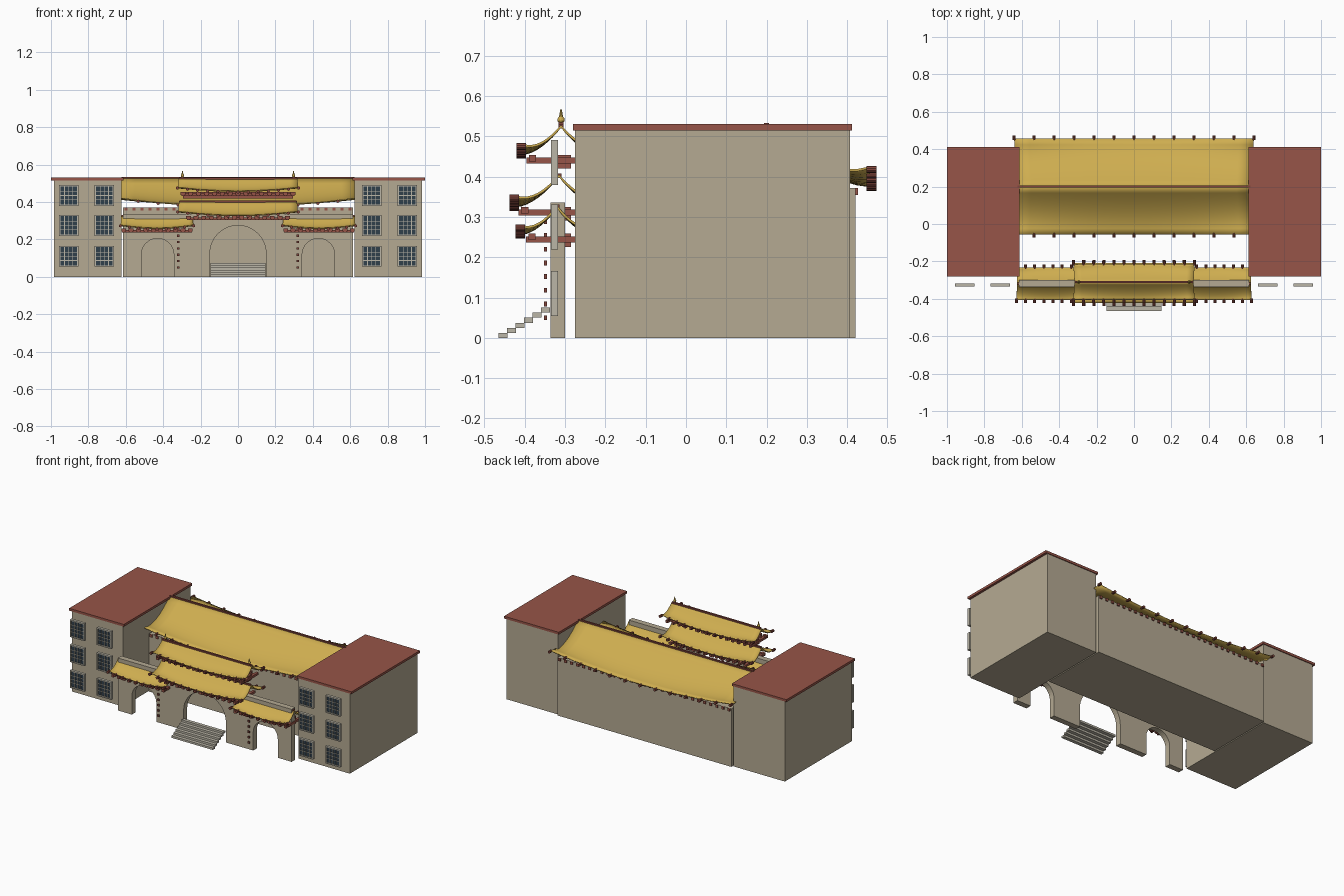
import bpy, bmesh, math
from mathutils import Matrix, Vector

if "Cube" in bpy.data.objects:
    bpy.data.objects.remove(bpy.data.objects["Cube"])


def mat(name, c):
    m = bpy.data.materials.new(name)
    m.diffuse_color = (*c, 1)
    m.use_nodes = True
    m.node_tree.nodes["Principled BSDF"].inputs["Base Color"].default_value = m.diffuse_color
    return m


STONE = mat("stone", (0.46, 0.40, 0.29))
TRIM = mat("pale_stone", (0.50, 0.47, 0.39))
GOLD = mat("glazed_tile", (0.62, 0.42, 0.08))
RED = mat("red_slab", (0.31, 0.09, 0.065))
WOOD = mat("red_timber", (0.22, 0.06, 0.045))
GLASS = mat("dark_glass", (0.03, 0.05, 0.07))


def finish(name, bm, m):
    bmesh.ops.recalc_face_normals(bm, faces=bm.faces[:])
    me = bpy.data.meshes.new(name)
    bm.to_mesh(me)
    bm.free()
    me.materials.append(m)
    ob = bpy.data.objects.new(name, me)
    bpy.context.collection.objects.link(ob)
    return ob


def add_box(bm, x0, x1, y0, y1, z0, z1):
    M = Matrix.Translation(((x0 + x1) / 2, (y0 + y1) / 2, (z0 + z1) / 2))
    bmesh.ops.create_cube(bm, size=1, matrix=M @ Matrix.Diagonal((x1 - x0, y1 - y0, z1 - z0, 1)))


def boxes(name, lst, m):
    bm = bmesh.new()
    for b in lst:
        add_box(bm, *b)
    return finish(name, bm, m)


def roof_point(cx, hw, yc, d, ridge, h, lift, s, t):
    # concave slope, eaves lifted and flared toward the ends
    a = abs(t)
    return Vector((cx + hw * s * (1 + 0.02 * a), yc + d * t,
                   ridge - h * (1 - (1 - a) ** 1.7) + lift * s * s * a * a))


def roof(name, cx, hw, yc, d, ridge, h, lift, tips):
    P = lambda s, t: roof_point(cx, hw, yc, d, ridge, h, lift, s, t)
    nx, ny = 16, 16
    bm = bmesh.new()
    g = [[bm.verts.new(P(2 * i / nx - 1, 2 * j / ny - 1)) for j in range(ny + 1)]
         for i in range(nx + 1)]
    for i in range(nx):
        for j in range(ny):
            bm.faces.new((g[i][j], g[i + 1][j], g[i + 1][j + 1], g[i][j + 1]))
    if sum((f.normal_update() or f.normal.z) for f in bm.faces) < 0:
        bmesh.ops.reverse_faces(bm, faces=bm.faces[:])
    for f in bm.faces:
        f.smooth = True
    ob = finish(name, bm, GOLD)
    sol = ob.modifiers.new("thickness", 'SOLIDIFY')
    sol.thickness = 0.006
    sol.offset = 0
    # round tile ends along both eaves
    bm = bmesh.new()
    for k in range(tips):
        s = 2 * k / (tips - 1) - 1
        for t in (-1, 1):
            M = Matrix.Translation(P(s, t) + Vector((0, -0.004 * -t, -0.004)))
            bmesh.ops.create_cone(bm, cap_ends=True, segments=10, radius1=0.0085, radius2=0.0085,
                                  depth=0.024, matrix=M @ Matrix.Rotation(math.pi / 2, 4, 'X'))
    finish(name + "_tile_ends", bm, WOOD)
    boxes(name + "_ridge", [(cx - hw * .99, cx + hw * .99, yc - .006, yc + .006,
                             ridge - .006, ridge + .006)], WOOD)


def brackets(name, cx, hw, y0, y1, z, n):
    # cross arms with bearing blocks on a long beam
    lst = [(cx - hw, cx + hw, -0.322, -0.285, z - 0.012, z + 0.022)]
    for yb in (y0 + 0.03, y1 - 0.03):
        lst.append((cx - hw, cx + hw, yb - .006, yb + .006, z + .001, z + .014))
    for k in range(n):
        x = cx - hw + 2 * hw * k / (n - 1)
        lst.append((x - .008, x + .008, y0, y1, z, z + .015))
        lst.append((x - .013, x + .013, y0 + .006, y0 + .024, z + .006, z + .022))
    boxes(name, lst, RED)


# side wings with flat red roof slabs
for side, sx in (("left", -1), ("right", 1)):
    xs = sorted((sx * 0.622, sx * 0.985))
    boxes(side + "_wing", [(*xs, -0.275, 0.407, 0, 0.516)], STONE)
    xs = sorted((sx * 0.613, sx * 1.0))
    boxes(side + "_wing_roof", [(*xs, -0.28, 0.412, 0.515, 0.53)], RED)

# wing windows: frame, glass, glazing bars
frames, panes, bars = [], [], []
for x in (-0.905, -0.715, 0.715, 0.905):
    for z in (0.11, 0.275, 0.435):
        w, h, f = 0.051, 0.056, 0.007
        for s in (-1, 1):
            a, b = sorted((x + s * w, x + s * (w - f)))
            frames.append((a, b, -0.335, -0.318, z - h, z + h))
            a, b = sorted((z + s * h, z + s * (h - f)))
            frames.append((x - w + f, x + w - f, -0.335, -0.318, a, b))
        panes.append((x - w + f, x + w - f, -0.329, -0.323, z - h + f, z + h - f))
        for k in (-1, 0, 1):
            q = k * 0.0225
            bars.append((x + q - .0015, x + q + .0015, -0.333, -0.320, z - h + f, z + h - f))
            bars.append((x - w + f, x + w - f, -0.3325, -0.3205, z + q - .0015, z + q + .0015))
boxes("window_frames", frames, TRIM)
boxes("window_glass", panes, GLASS)
boxes("window_bars", bars, TRIM)

# main hall and its roof
boxes("main_hall", [(-0.615, 0.615, -0.02, 0.42, 0, 0.372)], STONE)
roof("hall_roof", 0, 0.628, 0.2, 0.256, 0.527, 0.15, 0.045, 13)
blocks = []
for k in range(29):
    x = -0.6 + 1.2 * k / 28
    for y in (-0.016, 0.416):
        blocks.append((x - .008, x + .008, y - .011, y + .011, 0.355, 0.372))
boxes("hall_eave_blocks", blocks, RED)

# gate wall: outline with three arches, extruded backwards
pts = [(-0.615, 0)]
for cx, r, spring in ((-0.43, 0.087, 0.118), (0, 0.15, 0.125), (0.43, 0.087, 0.118)):
    pts.append((cx - r, 0))
    for k in range(21):
        a = math.pi * (1 - k / 20)
        pts.append((cx + r * math.cos(a), spring + r * math.sin(a)))
    pts.append((cx + r, 0))
pts += [(0.615, 0), (0.615, 0.336), (-0.615, 0.336)]
bm = bmesh.new()
face = bm.faces.new([bm.verts.new((x, -0.336, z)) for x, z in pts])
ext = bmesh.ops.extrude_face_region(bm, geom=[face], use_keep_orig=True)
bmesh.ops.translate(bm, vec=(0, 0.036, 0),
                    verts=[v for v in ext["geom"] if isinstance(v, bmesh.types.BMVert)])
finish("gate_wall", bm, STONE)

# front steps
boxes("front_steps", [(-0.147, 0.147, -0.465 + .021 * i, -0.443 + .021 * i, .0125 * i, .0125 * i + .0125)
                      for i in range(6)], TRIM)

# gate roofs in three tiers
roof("gate_upper_roof", 0, 0.318, -0.31, 0.095, 0.525, 0.068, 0.022, 13)
brackets("gate_upper_brackets", 0, 0.295, -0.396, -0.225, 0.432, 15)
roof("gate_middle_roof", 0, 0.316, -0.315, 0.107, 0.402, 0.075, 0.024, 13)
brackets("gate_middle_brackets", 0, 0.265, -0.415, -0.215, 0.303, 14)
for side, sx in (("left", -1), ("right", 1)):
    roof("gate_%s_roof" % side, sx * 0.433, 0.192, -0.32, 0.087, 0.325, 0.066, 0.018, 9)
    brackets("gate_%s_brackets" % side, sx * 0.433, 0.178, -0.397, -0.243, 0.237, 10)

# vertical stud rows beside the central arch
boxes("wall_studs", [(s * .32 - .006, s * .32 + .006, -0.352, -0.345, .05 + .034 * i - .006, .05 + .034 * i + .006)
                     for s in (-1, 1) for i in range(8)], WOOD)

# ridge finials
for side, sx in (("left", -1), ("right", 1)):
    x = sx * 0.297
    boxes(side + "_finial_base", [(x - .006, x + .006, -.316, -.304, .525, .536)], WOOD)
    bm = bmesh.new()
    bmesh.ops.create_uvsphere(bm, u_segments=12, v_segments=8, radius=0.009,
                              matrix=Matrix.Translation((x, -0.31, 0.541)))
    bmesh.ops.create_cone(bm, cap_ends=True, segments=8, radius1=0.005, radius2=0.002, depth=0.018,
                          matrix=Matrix.Translation((x, -0.31, 0.557)))
    finish(side + "_finial", bm, GOLD)
